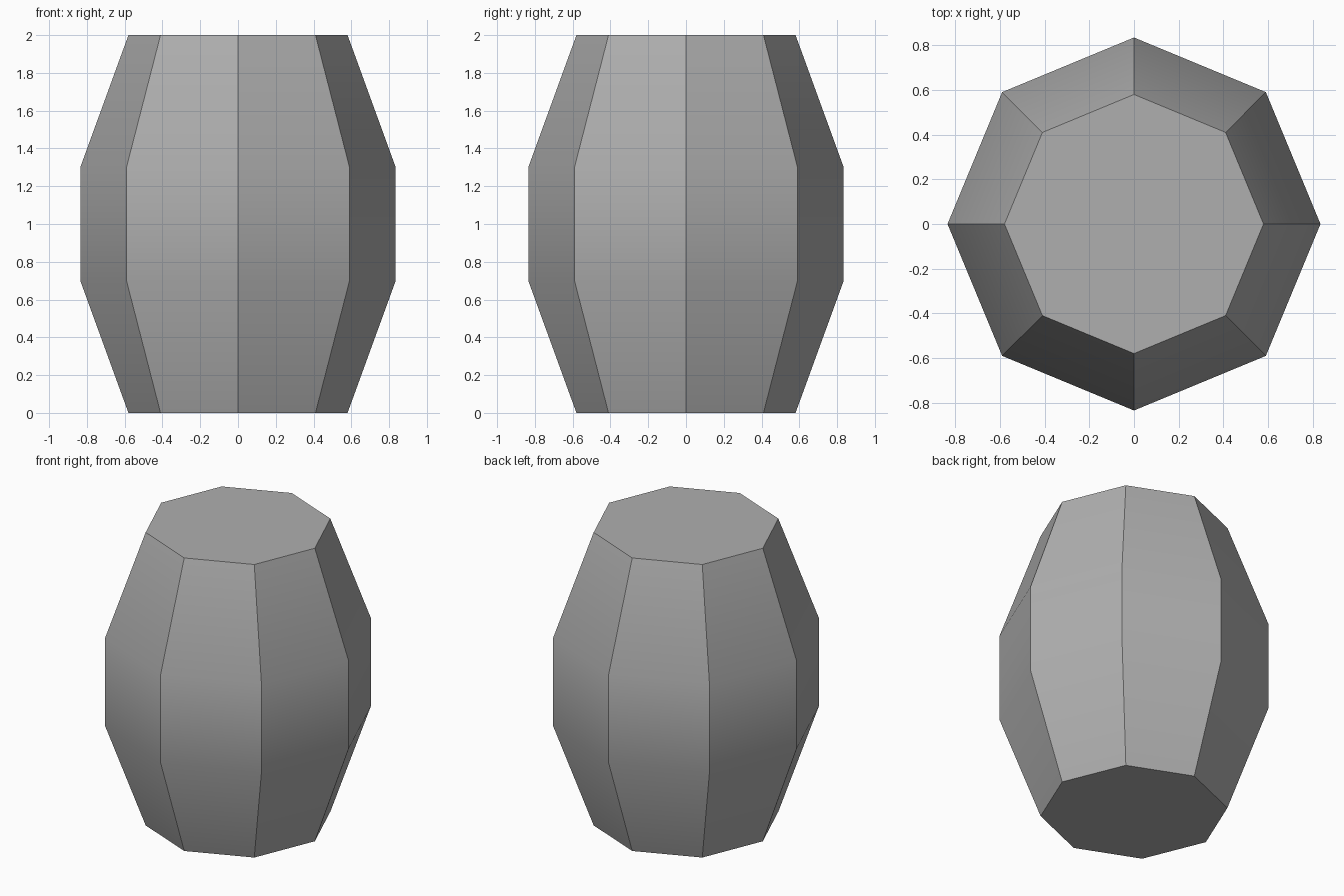
import bpy
import bmesh
import math

# Remove the default cube
cube = bpy.data.objects.get("Cube")
if cube:
    bpy.data.objects.remove(cube, do_unlink=True)

SIDES = 8
PROFILE = [(0.58, 0.0), (0.835, 0.7), (0.835, 1.3), (0.58, 2.0)]  # radius, height


def make_material(name, colour):
    mat = bpy.data.materials.new(name)
    mat.use_nodes = True
    mat.diffuse_color = colour
    for node in mat.node_tree.nodes:
        if node.type == "BSDF_PRINCIPLED":
            node.inputs["Base Color"].default_value = colour
    return mat


def lathe(name, profile, sides, mat):
    """Sweep a profile around z, closed by flat caps."""
    bm = bmesh.new()
    rings = []
    for radius, z in profile:
        angles = [math.tau * i / sides for i in range(sides)]
        rings.append([bm.verts.new((radius * math.cos(a), radius * math.sin(a), z))
                      for a in angles])
    for low, high in zip(rings, rings[1:]):
        for i in range(sides):
            j = (i + 1) % sides
            bm.faces.new((low[i], low[j], high[j], high[i]))
    bm.faces.new(rings[0][::-1])
    bm.faces.new(rings[-1])
    mesh = bpy.data.meshes.new(name)
    bm.to_mesh(mesh)
    bm.free()
    mesh.materials.append(mat)
    obj = bpy.data.objects.new(name, mesh)
    bpy.context.collection.objects.link(obj)
    return obj


# Barrel body: staves shade smoothly along their length, sharp between staves
barrel = lathe("barrel", PROFILE, SIDES, make_material("mid_grey", (0.43, 0.43, 0.43, 1.0)))
bpy.ops.object.select_all(action="DESELECT")
barrel.select_set(True)
bpy.context.view_layer.objects.active = barrel
bpy.ops.object.shade_smooth_by_angle(angle=math.radians(30))
